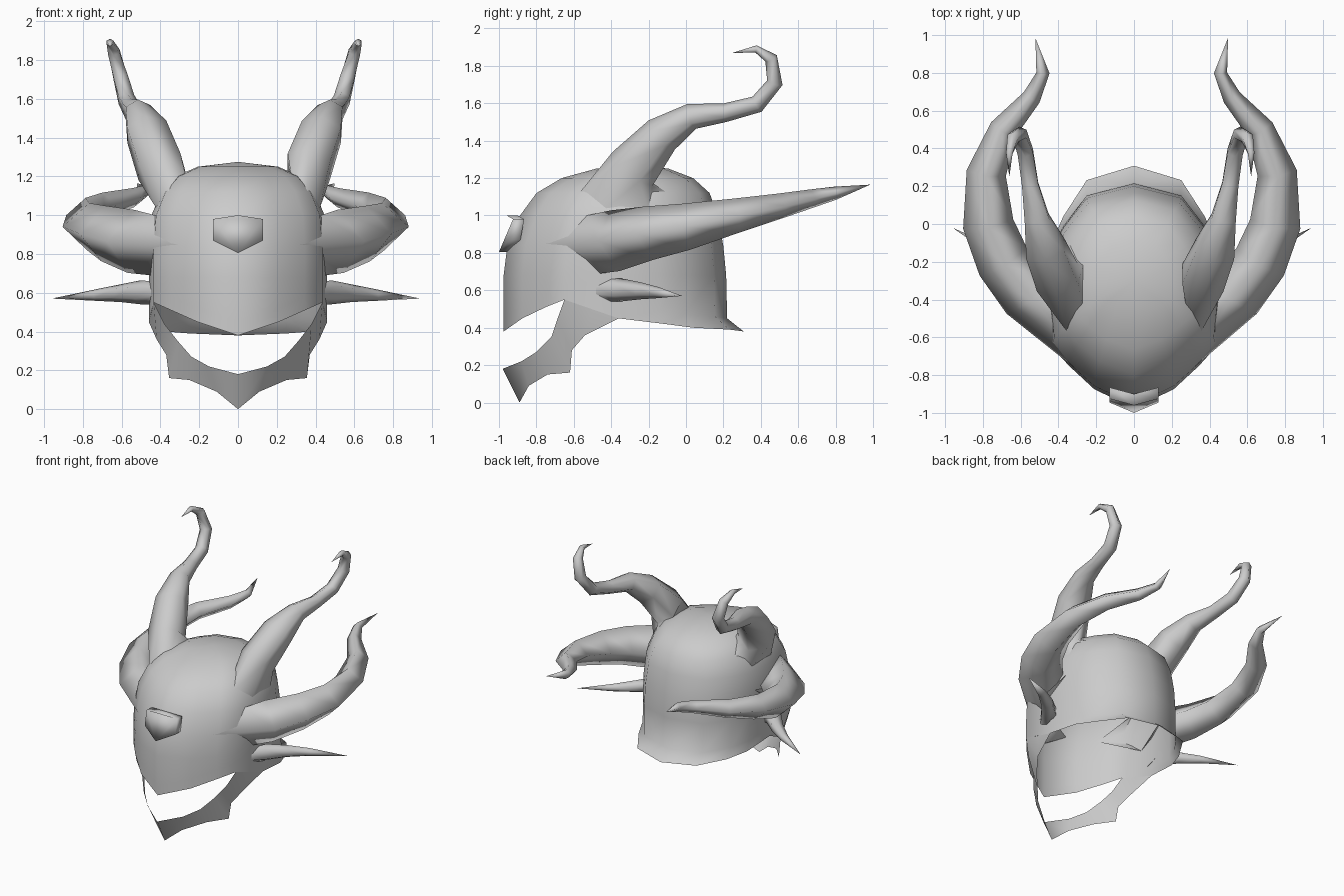
import bpy, bmesh
from math import cos, sin, pi, radians
from mathutils import Vector
from mathutils.bvhtree import BVHTree

if "Cube" in bpy.data.objects:
    bpy.data.objects.remove(bpy.data.objects["Cube"])

metal = bpy.data.materials.new("grey_metal")
GREY = (0.6, 0.6, 0.6, 1)
metal.use_nodes = True
metal.diffuse_color = GREY
bsdf = next(n for n in metal.node_tree.nodes if n.type == 'BSDF_PRINCIPLED')
bsdf.inputs["Base Color"].default_value = GREY


def make_object(name, rows, closed=True, tip=None, cap=False, angle=80, fix=False):
    """Skin rows of points into a surface, with an optional end tip or caps."""
    bm = bmesh.new()
    grid = [[bm.verts.new(p) for p in row] for row in rows]
    n = len(grid[0])
    for low, high in zip(grid, grid[1:]):
        for j in range(n if closed else n - 1):
            k = (j + 1) % n
            bm.faces.new((low[j], low[k], high[k], high[j]))
    if tip is not None:
        end = bm.verts.new(tip)
        for j in range(n):
            bm.faces.new((grid[-1][j], grid[-1][(j + 1) % n], end))
    if cap:
        bm.faces.new(grid[0][::-1])
        bm.faces.new(grid[-1])
    if fix:
        bmesh.ops.recalc_face_normals(bm, faces=bm.faces)
    mesh = bpy.data.meshes.new(name)
    bm.to_mesh(mesh)
    bm.free()
    mesh.materials.append(metal)
    obj = bpy.data.objects.new(name, mesh)
    bpy.context.collection.objects.link(obj)
    bpy.ops.object.select_all(action='DESELECT')
    obj.select_set(True)
    bpy.context.view_layer.objects.active = obj
    bpy.ops.object.shade_smooth_by_angle(angle=radians(angle))
    return obj


# Helmet shell: half plan outline with the height of the lower edge
MID = -0.3
half = [(0, -.975, .38), (.21, -.875, .45), (.345, -.75, .51), (.435, -.65, .55),
        (.46, -.36, .45), (.44, -.14, .42), (.375, -.01, .40), (.25, .155, .39), (0, .22, .38)]
plan = half + [(-x, y, z) for x, y, z in half[-2:0:-1]]


def shell_row(width, front, back, height):
    return [(x * width, MID + (y - MID) * (front if y < MID else back), height(z))
            for x, y, z in plan]


rows = [shell_row(1, 1, 1.17, lambda z: z),
        shell_row(1, 1, 1, lambda z: z + .07)]
for level, width, front, back in [(.68, 1, 1, .99), (.84, 1, .97, .96), (1.0, .97, .87, .9),
                                  (1.12, .86, .74, .82), (1.2, .7, .54, .65),
                                  (1.25, .45, .27, .4)]:
    rows.append(shell_row(width, front, back, lambda z: level))
shell = make_object("helmet_shell", rows, tip=(0, MID, 1.275))
surface = BVHTree.FromPolygons([v.co for v in shell.data.vertices],
                               [p.vertices[:] for p in shell.data.polygons])

# Jaw guard: a strip hanging from the sides of the shell
upper = [(0, -.98, .18), (.15, -.88, .22), (.24, -.8, .27), (.31, -.72, .35),
         (.38, -.69, .44), (.435, -.65, .55), (.447, -.505, .5)]
lower = [(0, -.89, 0), (.11, -.84, .09), (.25, -.74, .15), (.355, -.62, .16),
         (.37, -.61, .28), (.42, -.54, .36), (.46, -.36, .45)]


def both(points):
    return [(-x, y, z) for x, y, z in points[:0:-1]] + points


make_object("jaw_guard", [both(lower), both(upper)], closed=False)

# Brow gem: a pointed plate with depth
face = [(0, -.96, 1.0), (.13, -.925, .98), (.13, -.945, .87),
        (0, -1.0, .805), (-.13, -.945, .87), (-.13, -.925, .98)]
back = [(x, y + .06, z) for x, y, z in face]
make_object("brow_gem", [back, face], cap=True, angle=100, fix=True)


def horn(name, foot, path, up, shift, turn):
    """Tapering horn on both sides, from a footprint laid onto the shell.

    Stations are x, y, z, radius along up and, where it differs, radius across."""
    sides = len(foot)
    points = [Vector(p[:3]) for p in path]
    rings = [[surface.find_nearest(Vector(p))[0] for p in foot]]
    for i, p in enumerate(points[:-1]):
        along = (points[i + 1] - points[max(i - 1, 0)]).normalized()
        a = (up - along * up.dot(along)).normalized()
        b = along.cross(a)
        angles = [2 * pi * (k + turn) / sides for k in range(sides)]
        rings.append([p + a * cos(t) * path[i][3] + b * sin(t) * path[i][-1] + Vector((shift, 0, 0))
                      for t in angles])
    end = points[-1] + Vector((shift, 0, 0))
    for label, sign in (("left", 1), ("right", -1)):
        # the off-centre shift keeps its direction on the mirrored side
        slide = 0 if sign > 0 else 2 * shift
        placed = [[(sign * q.x + (slide if n else 0), q.y, q.z) for q in ring]
                  for n, ring in enumerate(rings)]
        make_object(label + "_" + name, placed, tip=(sign * end.x + slide, end.y, end.z),
                    angle=110, fix=True)


# Upper horns: rise from the crown, sweep back and curl forward at the tip
horn("upper_horn",
     [(.46, -.2, 1.05), (.36, -.1, 1.15), (.27, -.22, 1.22),
      (.27, -.42, 1.21), (.36, -.57, 1.13), (.45, -.43, 1.05)],
     [(.385, -.285, 1.25, .13, .14), (.45, -.13, 1.43, .12, .105),
      (.495, .03, 1.53, .075, .07), (.53, .21, 1.55, .05), (.555, .38, 1.595, .047),
      (.585, .475, 1.71, .043), (.62, .455, 1.84, .035),
      (.64, .375, 1.89, .02), (.64, .25, 1.87, 0)],
     Vector((1, 0, 0)), -.02, .5)

# Side horns: grow out of the shell, sweep outward, then back and inward
horn("side_horn",
     [(.43, -.53, 1.0), (.34, -.8, .86), (.46, -.46, .69), (.46, -.2, .86)],
     [(.54, -.38, .865, .165, .155), (.68, -.2, .905, .145, .145),
      (.76, 0, .94, .125, .135), (.77, .27, 1.0, .092, .105),
      (.68, .5, 1.05, .068, .075), (.53, .67, 1.09, .05),
      (.47, .8, 1.12, .035), (.51, .985, 1.165, 0)],
     Vector((0, 0, 1)), -.012, 0)

# Cheek spikes: short thorns pointing out and back
horn("cheek_spike",
     [(.46, -.4, .66), (.45, -.48, .62), (.45, -.48, .58),
      (.46, -.4, .54), (.46, -.31, .57), (.46, -.31, .63)],
     [(.49, -.35, .602, .062, .06), (.6, -.24, .597, .045), (.72, -.15, .588, .03),
      (.95, -.02, .57, 0)],
     Vector((0, 0, 1)), -.01, 0)
